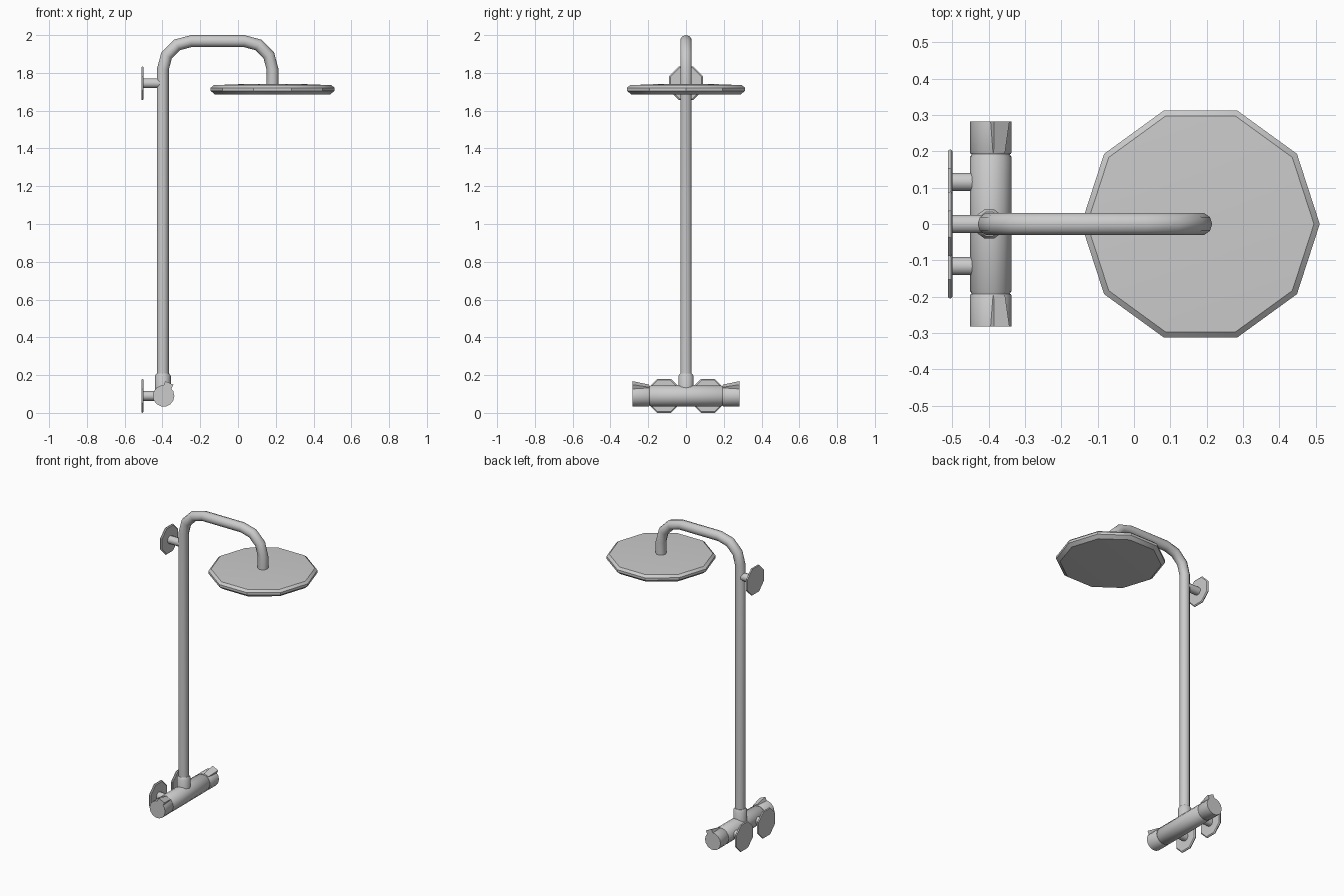
import bpy, bmesh, math
from mathutils import Vector, Matrix

if "Cube" in bpy.data.objects:
    bpy.data.objects.remove(bpy.data.objects["Cube"])


def finish(name, bm, angle=40):
    bmesh.ops.recalc_face_normals(bm, faces=bm.faces[:])
    me = bpy.data.meshes.new(name)
    bm.to_mesh(me)
    bm.free()
    ob = bpy.data.objects.new(name, me)
    bpy.context.collection.objects.link(ob)
    bpy.ops.object.select_all(action='DESELECT')
    ob.select_set(True)
    bpy.context.view_layer.objects.active = ob
    bpy.ops.object.shade_smooth_by_angle(angle=math.radians(angle))
    return ob


def skin(bm, rings):
    # joins rings of vertices into a closed, capped tube
    n = len(rings[0])
    for a, b in zip(rings, rings[1:]):
        for i in range(n):
            j = (i + 1) % n
            bm.faces.new((a[i], a[j], b[j], b[i]))
    bm.faces.new(rings[0])
    bm.faces.new(rings[-1])


def lathe(name, origin, axis, profile, sides, turn=0.0, angle=40):
    # profile: (distance along axis, radius)
    bm = bmesh.new()
    rot = {'X': Matrix.Rotation(math.pi / 2, 4, 'Y'),
           'Y': Matrix.Rotation(-math.pi / 2, 4, 'X'),
           'Z': Matrix.Identity(4)}[axis]
    mat = Matrix.Translation(origin) @ rot
    rings = []
    for h, r in profile:
        rings.append([bm.verts.new(mat @ Vector((
            r * math.cos(turn + math.tau * i / sides),
            r * math.sin(turn + math.tau * i / sides), h))) for i in range(sides)])
    skin(bm, rings)
    return finish(name, bm, angle)


PX, HX, MZ = -0.398, 0.183, 0.09   # riser x, head x, mixer height

# riser pipe: straight up, over and down with 3-segment bends
R, PR, TOP = 0.15, 0.032, 1.968
path = [(PX, 0.15, 90)]
for a in (90, 60, 30, 0):
    s = math.radians(a + 90)
    path.append((PX + R + R * math.cos(s) if a else PX + R,
                 TOP - R + R * math.sin(s), a))
path = [path[0]] + [(PX + R - R * math.sin(math.radians(a)),
                     TOP - R + R * math.cos(math.radians(a)), a) for a in (90, 60, 30, 0)]
path += [(HX - R + R * math.sin(math.radians(a)),
          TOP - R + R * math.cos(math.radians(a)), -a) for a in (0, 30, 60, 90)]
path.append((HX, 1.72, -90))
bm = bmesh.new()
rings = []
for x, z, a in path:
    t = math.radians(a)
    nrm = Vector((-math.sin(t), 0, math.cos(t)))
    rings.append([bm.verts.new(Vector((x, 0, z)) + nrm * PR * math.cos(math.tau * i / 10)
                  + Vector((0, PR * math.sin(math.tau * i / 10), 0))) for i in range(10)])
skin(bm, rings)
finish("riser_pipe", bm, 50)

# ten-sided rain head
lathe("shower_head", (HX, 0, 0), 'Z',
      [(1.685, 0.285), (1.686, 0.305), (1.705, 0.328), (1.721, 0.328),
       (1.735, 0.312), (1.74, 0.18)], 10, angle=25)

# mixer body with turning handles at both ends
lathe("mixer_body", (-0.394, 0, MZ), 'Y',
      [(-0.195, 0.053), (-0.19, 0.053), (-0.185, 0.057), (0.185, 0.057),
       (0.19, 0.053), (0.195, 0.053)], 14)
for side, label in ((-1, "front"), (1, "back")):
    lathe(label + "_handle", (-0.394, 0, MZ), 'Y',
          [(side * 0.193, 0.055), (side * 0.196, 0.057), (side * 0.282, 0.057)], 14)
    # tapered grip fin on the handle
    bm = bmesh.new()
    rot = Matrix.Translation((-0.394, 0, MZ)) @ Matrix.Rotation(math.radians(24), 4, 'Y')
    rings = [[bm.verts.new(rot @ Vector((x, side * y, z)))
              for x, z in ((-w, 0.02), (w, 0.02), (w, h), (-w, h))]
             for y, w, h in ((0.196, 0.017, 0.058), (0.282, 0.023, 0.075))]
    skin(bm, rings)
    finish(label + "_handle_grip", bm)

# collar joining riser to mixer
lathe("riser_collar", (PX, 0, 0), 'Z',
      [(0.10, 0.042), (0.196, 0.042), (0.208, 0.034)], 10)

# wall mounts: stem and octagonal flange
for name, y, z, reach in (("upper", 0, 1.745, -0.41),
                          ("lower_front", -0.116, MZ, -0.42),
                          ("lower_back", 0.116, MZ, -0.42)):
    lathe(name + "_stem", (0, y, z), 'X', [(-0.511, 0.026), (reach, 0.026)], 10)
    lathe(name + "_flange", (0, y, z), 'X',
          [(-0.511, 0.094), (-0.504, 0.097), (-0.499, 0.09)], 8, math.pi / 8, 25)
